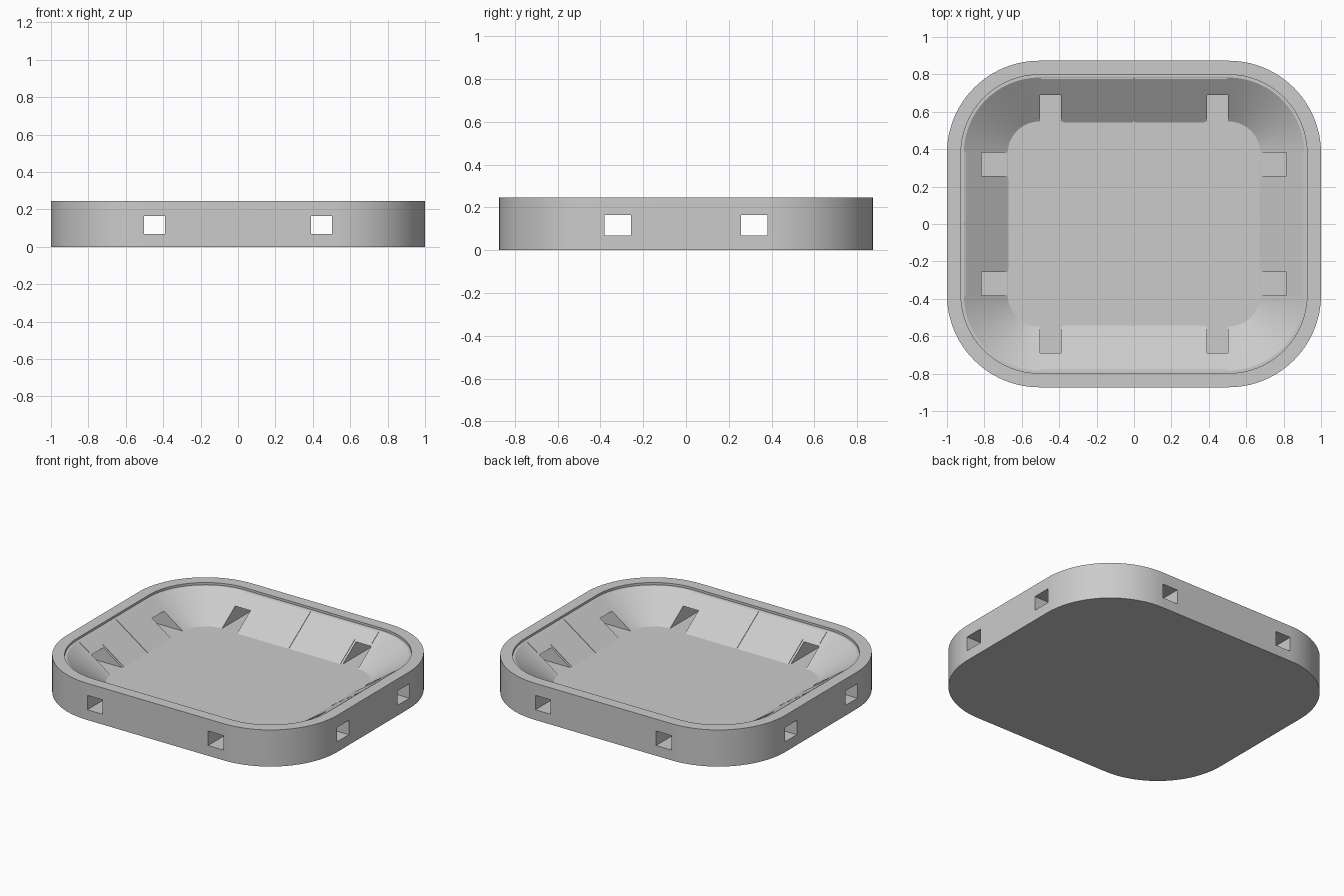
import bpy, bmesh, math
from mathutils import Matrix

cube = bpy.data.objects.get("Cube")
if cube:
    bpy.data.objects.remove(cube, do_unlink=True)

grey = bpy.data.materials.new("light grey")
grey.use_nodes = True
grey.diffuse_color = (0.6, 0.6, 0.6, 1)
grey.node_tree.nodes["Principled BSDF"].inputs["Base Color"].default_value = (0.6, 0.6, 0.6, 1)

HX, HY = 0.505, 0.378          # corner arc centres
FLOOR, LEDGE, TOP = 0.068, 0.23, 0.245
SLOT_TOP = 0.165


def make(name, bm):
    bmesh.ops.recalc_face_normals(bm, faces=bm.faces)
    mesh = bpy.data.meshes.new(name)
    bm.to_mesh(mesh)
    bm.free()
    mesh.materials.append(grey)
    obj = bpy.data.objects.new(name, mesh)
    bpy.context.collection.objects.link(obj)
    return obj


def ring(bm, r, z, steps=24):
    verts = []
    for k, (sx, sy) in enumerate([(1, 1), (-1, 1), (-1, -1), (1, -1)]):
        for i in range(steps + 1):
            a = math.pi / 2 * (k + i / steps)
            verts.append(bm.verts.new((sx * HX + r * math.cos(a), sy * HY + r * math.sin(a), z)))
    return verts


def box(name, lo, hi):
    bm = bmesh.new()
    bmesh.ops.create_cube(bm, size=1)
    for v in bm.verts:
        v.co = [l + (c + 0.5) * (h - l) for c, l, h in zip(v.co, lo, hi)]
    return make(name, bm)


def cut(obj, cutters):
    bpy.context.view_layer.objects.active = obj
    for c in cutters:
        mod = obj.modifiers.new("slot", 'BOOLEAN')
        mod.operation, mod.solver, mod.object = 'DIFFERENCE', 'EXACT', c
        bpy.ops.object.modifier_apply(modifier=mod.name)
    for c in cutters:
        bpy.data.objects.remove(c, do_unlink=True)


# Tray shell: rounded outline lofted up the outside and down the inside
bm = bmesh.new()
profile = [(0.495, 0), (0.495, TOP), (0.42, TOP), (0.42, LEDGE), (0.405, LEDGE), (0.17, FLOOR)]
rings = [ring(bm, r, z) for r, z in profile]
for a, b in zip(rings, rings[1:]):
    for i in range(len(a)):
        j = (i + 1) % len(a)
        bm.faces.new((a[i], a[j], b[j], b[i]))
bm.faces.new(rings[0])
bm.faces.new(rings[-1])
tray = make("tray_shell", bm)

# Slots through all four walls
cutters = []
for s in (-1, 1):
    xs, ys = sorted((s * 0.39, s * 0.503)), sorted((s * 0.257, s * 0.382))
    cutters.append(box("slot", (xs[0], -1.1, FLOOR + 0.0005), (xs[1], 1.1, SLOT_TOP)))
    cutters.append(box("slot", (-1.1, ys[0], FLOOR + 0.0005), (1.1, ys[1], SLOT_TOP)))
cut(tray, cutters)
bpy.ops.object.select_all(action='DESELECT')
tray.select_set(True)
bpy.context.view_layer.objects.active = tray
bpy.ops.object.shade_smooth_by_angle(angle=math.radians(25))

# Thin wall panels, two per side, notched around the slots
section = [(0.162, FLOOR - 0.002), (0.397, 0.228), (0.412, 0.228), (0.177, FLOOR - 0.002)]
sides = [("back", HY, 0.498, 0.376, 0), ("left", HX, 0.385, 0.244, -90),
         ("front", HY, 0.498, 0.376, 180), ("right", HX, 0.385, 0.244, 90)]
for side, base, end, notch, turn in sides:
    for s, half in ((-1, "a"), (1, "b")):
        bm = bmesh.new()
        ends = [[bm.verts.new((s * x, base + r, z)) for r, z in section] for x in (0.006, end)]
        for i in range(4):
            j = (i + 1) % 4
            bm.faces.new((ends[0][i], ends[0][j], ends[1][j], ends[1][i]))
        bm.faces.new(ends[0])
        bm.faces.new(ends[1])
        panel = make(f"{side}_wall_panel_{half}", bm)
        xs = sorted((s * notch, s * (end + 0.05)))
        cut(panel, [box("notch", (xs[0], 0, 0), (xs[1], 1.1, SLOT_TOP + 0.012))])
        panel.data.transform(Matrix.Rotation(math.radians(turn), 4, 'Z'))
